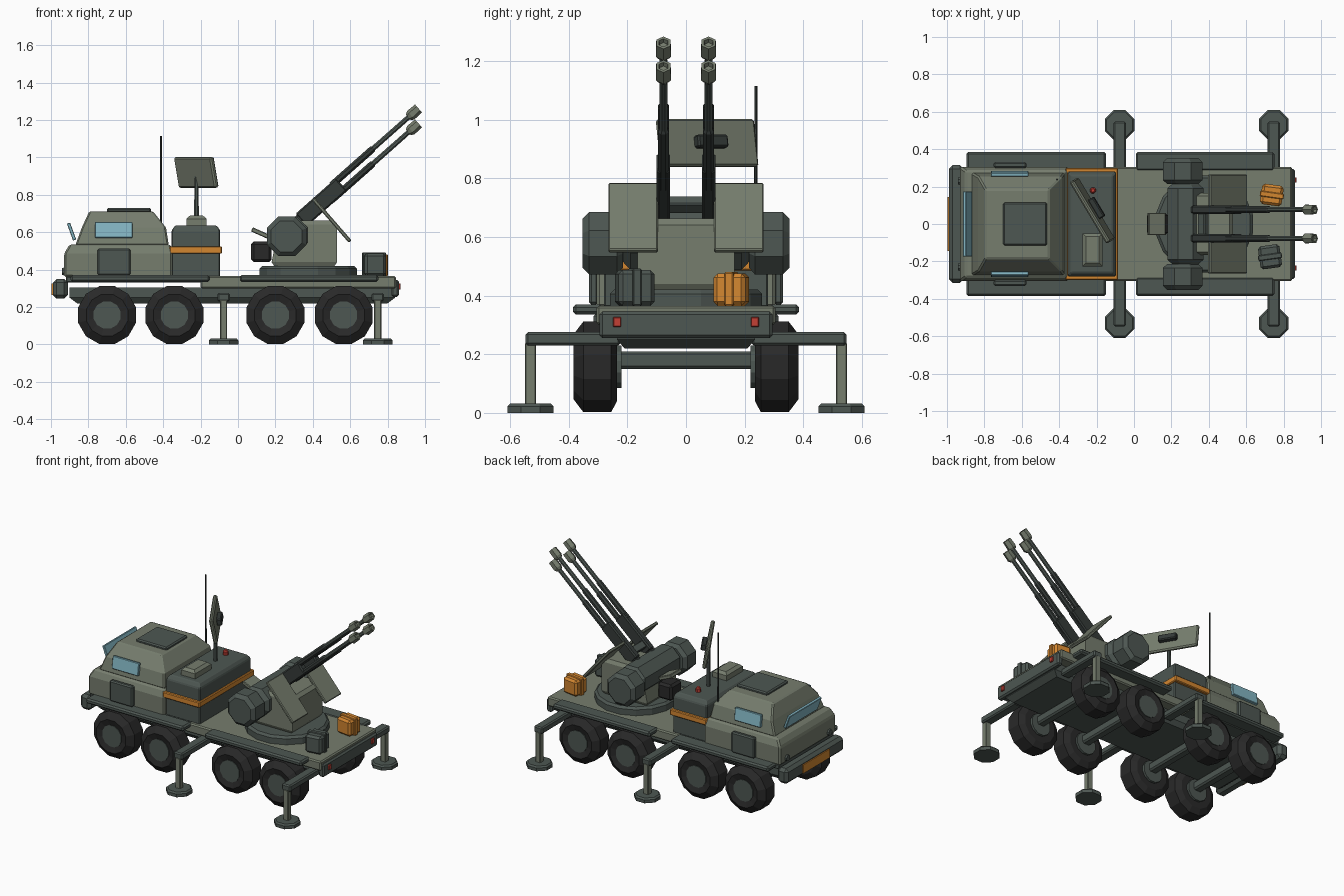
import bpy, bmesh, math
from mathutils import Vector, Euler

if "Cube" in bpy.data.objects:
    bpy.data.objects.remove(bpy.data.objects["Cube"])


def material(name, r, g, b):
    m = bpy.data.materials.new(name)
    m.use_nodes = True
    m.diffuse_color = (r, g, b, 1)
    m.node_tree.nodes["Principled BSDF"].inputs["Base Color"].default_value = (r, g, b, 1)
    return m


LIGHT = material("light green grey", 0.18, 0.205, 0.155)
DARK = material("dark green grey", 0.075, 0.095, 0.085)
METAL = material("gun metal", 0.035, 0.043, 0.04)
RUBBER = material("rubber", 0.022, 0.022, 0.022)
GLASS = material("glass blue", 0.23, 0.47, 0.55)
ORANGE = material("orange", 0.65, 0.24, 0.03)
RED = material("lamp red", 0.55, 0.05, 0.035)


def finish(name, bm, mat, loc=(0, 0, 0), rot=(0, 0, 0), bevel=0):
    bmesh.ops.recalc_face_normals(bm, faces=bm.faces)
    me = bpy.data.meshes.new(name)
    bm.to_mesh(me)
    bm.free()
    me.materials.append(mat)
    ob = bpy.data.objects.new(name, me)
    bpy.context.collection.objects.link(ob)
    ob.location, ob.rotation_euler = loc, rot
    if bevel:
        mod = ob.modifiers.new("edge", "BEVEL")
        mod.width, mod.segments = bevel, 1
    return ob


def box(name, x, y, z, mat, bevel=0, rot=(0, 0, 0)):
    """Box from (low, high) ranges on each axis, turned about its own centre."""
    bm = bmesh.new()
    bmesh.ops.create_cube(bm, size=1)
    bmesh.ops.scale(bm, vec=(x[1] - x[0], y[1] - y[0], z[1] - z[0]), verts=bm.verts)
    centre = (sum(x) / 2, sum(y) / 2, sum(z) / 2)
    return finish(name, bm, mat, centre, rot, bevel)


def loft(name, sections, mat, bevel=0):
    """Stack of rectangles: (z, x low, x high, half width)."""
    bm = bmesh.new()
    rings = [[bm.verts.new(p) for p in ((a, -w, z), (b, -w, z), (b, w, z), (a, w, z))]
             for z, a, b, w in sections]
    for lo, hi in zip(rings, rings[1:]):
        for i in range(4):
            j = (i + 1) % 4
            bm.faces.new((lo[i], lo[j], hi[j], hi[i]))
    bm.faces.new(rings[0])
    bm.faces.new(rings[-1])
    return finish(name, bm, mat, bevel=bevel)


def lathe(name, origin, axis, profile, mat, sides=8):
    """Turned solid along an axis from (distance, radius) pairs."""
    bm = bmesh.new()
    rings = []
    for d, r in profile:
        angles = [2 * math.pi * (i + 0.5) / sides for i in range(sides)]
        rings.append([bm.verts.new((r * math.cos(a), r * math.sin(a), d)) for a in angles])
    for lo, hi in zip(rings, rings[1:]):
        for i in range(sides):
            j = (i + 1) % sides
            bm.faces.new((lo[i], lo[j], hi[j], hi[i]))
    bm.faces.new(rings[0])
    bm.faces.new(rings[-1])
    rot = Vector(axis).to_track_quat('Z', 'Y').to_euler()
    return finish(name, bm, mat, origin, rot)


def span(c, half):
    return (c - half, c + half)


# Chassis and deck
loft("belly", [(0.22, -0.86, 0.80, 0.21), (0.25, -0.9, 0.84, 0.235), (0.305, -0.9, 0.84, 0.235)], DARK)
box("cab_floor", (-0.92, -0.15), span(0, 0.30), (0.33, 0.365), DARK, 0.006)
box("rear_deck", (-0.2, 0.845), span(0, 0.305), (0.30, 0.365), LIGHT, 0.008)
box("rear_bumper", (0.82, 0.86), span(0, 0.295), (0.255, 0.345), DARK, 0.01)
box("front_bumper", (-0.99, -0.91), span(0, 0.315), (0.245, 0.35), DARK, 0.02)
box("front_plate", (-0.997, -0.985), span(0, 0.145), (0.265, 0.325), ORANGE)
for s in (-1, 1):
    for x in ((-0.895, -0.15), (0.01, 0.75)):
        box("fender", x, span(s * 0.335, 0.05), (0.335, 0.37), DARK, 0.01)
    box("tail_lamp", (0.85, 0.87), span(s * 0.235, 0.014), (0.293, 0.327), RED, 0.003)

# Wheels and axles
for x in (-0.70, -0.34, 0.20, 0.565):
    box("axle", span(x, 0.03), span(0, 0.26), (0.15, 0.21), DARK, 0.01)
    for s in (-1, 1):
        lathe("tire", (x, 0, 0.157), (0, s, 0),
              [(0.235, 0.12), (0.255, 0.16), (0.35, 0.16), (0.383, 0.115), (0.372, 0.076)], RUBBER, 12)
        lathe("hub", (x, 0, 0.157), (0, s, 0), [(0.22, 0.075), (0.376, 0.075)], DARK, 12)

# Outriggers
for x in (-0.077, 0.747):
    for s in (-1, 1):
        box("outrigger_arm", span(x, 0.033), span(s * 0.385, 0.162), (0.23, 0.275), DARK, 0.008)
        box("outrigger_post", span(x, 0.019), span(s * 0.53, 0.019), (0.02, 0.24), LIGHT, 0.004)
        lathe("outrigger_foot", (x, s * 0.53, 0), (0, 0, 1),
              [(0, 0.085), (0.022, 0.085), (0.032, 0.075)], DARK, 8)

# Cab
loft("cab_lower", [(0.36, -0.93, -0.35, 0.305), (0.485, -0.93, -0.35, 0.305),
                   (0.535, -0.90, -0.36, 0.285)], LIGHT, 0.01)
loft("cab_upper", [(0.53, -0.87, -0.37, 0.275), (0.625, -0.835, -0.385, 0.255),
                   (0.712, -0.795, -0.455, 0.185)], LIGHT, 0.008)
box("roof_hatch", (-0.70, -0.465), span(0, 0.115), (0.705, 0.73), DARK, 0.008)
box("windshield", span(-0.89, 0.009), span(0, 0.175), (0.555, 0.652), GLASS, 0.003, (0, math.radians(-20), 0))
for s in (-1, 1):
    box("side_window", (-0.765, -0.565), span(s * 0.269, 0.01), (0.57, 0.655), GLASS, 0.003,
        (s * math.radians(8), 0, 0))
    box("door_panel", (-0.75, -0.575), span(s * 0.315, 0.016), (0.37, 0.512), DARK, 0.008)
    lathe("headlamp", (-0.92, s * 0.23, 0.39), (-1, 0, 0), [(0, 0.024), (0.022, 0.02)], DARK)
lathe("antenna", (-0.412, 0.238, 0.57), (0, 0, 1), [(0, 0.006), (0.545, 0.005)], METAL, 6)

# Equipment module behind the cab
loft("module", [(0.36, -0.355, -0.095, 0.28), (0.61, -0.355, -0.095, 0.28),
                (0.637, -0.335, -0.115, 0.26)], DARK, 0.006)
box("module_band", (-0.365, -0.085), span(0, 0.30), (0.485, 0.525), ORANGE, 0.005)
loft("sensor_base", [(0, -0.053, 0.053, 0.088), (0.04, -0.053, 0.053, 0.088),
                     (0.057, -0.035, 0.035, 0.07)], LIGHT).location = (-0.222, -0.138, 0.632)
lathe("beacon", (-0.22, 0.18, 0.63), (0, 0, 1), [(0, 0.017), (0.03, 0.017), (0.04, 0.009)], RED)

# Radar panel on its mast
lathe("radar_mast", (-0.222, 0.072, 0.62), (0, 0, 1), [(0, 0.014), (0.28, 0.012)], DARK)
turn = Euler((0, math.radians(-11), math.radians(31)))
centre = Vector((-0.223, 0.072, 0.92))
panel = box("radar_panel", span(0, 0.013), span(0, 0.192), span(0, 0.083), LIGHT, 0.008)
feed = box("radar_feed", (0.01, 0.045), span(0, 0.06), span(0, 0.022), METAL, 0.006)
for ob in (panel, feed):
    offset = ob.location.copy()
    offset.rotate(turn)
    ob.location, ob.rotation_euler = centre + offset, turn

# Turret
lathe("turret_ring", (0.375, 0, 0.36), (0, 0, 1), [(0, 0.265), (0.045, 0.265), (0.06, 0.25)], DARK, 16)
loft("turret_body", [(0.41, 0.20, 0.51, 0.15), (0.44, 0.18, 0.53, 0.165),
                     (0.64, 0.22, 0.53, 0.165), (0.662, 0.25, 0.51, 0.15)], LIGHT)
lathe("trunnion", (0.275, -0.22, 0.585), (0, 1, 0),
      [(0, 0.07), (0.03, 0.105), (0.41, 0.105), (0.44, 0.07)], DARK, 8)
for s in (-1, 1):
    lathe("side_drum", (0.26, 0, 0.578), (0, s, 0),
          [(0.215, 0.09), (0.235, 0.115), (0.33, 0.115), (0.353, 0.09)], DARK, 8)
    box("gun_shield", span(0.50, 0.152), span(s * 0.18, 0.085), span(0.665, 0.01), LIGHT, 0.005,
        (0, math.radians(49), 0))
box("gunner_seat", (0.07, 0.18), span(0, 0.06), (0.44, 0.55), RUBBER, 0.015)
box("seat_console", span(0.12, 0.05), span(0, 0.06), span(0.595, 0.012), LIGHT, 0.004, (0, math.radians(24), 0))

# Twin gun pairs
tilt = math.radians(41.5)
aim = Vector((math.cos(tilt), 0, math.sin(tilt)))
tip = Vector((0.965, 0, 1.262))
for s in (-1, 1):
    box("gun_receiver", span(0.445, 0.145), span(s * 0.077, 0.023), span(0.76, 0.045), METAL, 0.008, (0, -tilt, 0))
    box("gun_cradle", span(0.33, 0.09), span(s * 0.077, 0.02), span(0.658, 0.035), METAL, 0.006, (0, -tilt, 0))
    for drop in (0, 0.08):
        end = tip + Vector((0, s * 0.077, -drop))
        lathe("gun_jacket", end, -aim, [(0.32, 0.014), (0.33, 0.02), (0.62, 0.02)], METAL)
        lathe("gun_barrel", end, -aim, [(0.04, 0.014), (0.4, 0.015)], DARK)
        lathe("muzzle", end, -aim, [(0.015, 0.014), (0, 0.018), (0, 0.028), (0.055, 0.03), (0.072, 0.02)], LIGHT, 6)
box("gun_crossbar", span(0.37, 0.025), span(0, 0.075), span(0.71, 0.02), DARK, 0.005, (0, -tilt, 0))

# Stowed packs on the rear deck
for name, x, y, half, top, mat, angle in (("orange_pack", 0.737, 0.155, 0.055, 0.475, ORANGE, -8),
                                          ("dark_pack", 0.727, -0.175, 0.062, 0.487, DARK, 8)):
    rot = (0, 0, math.radians(angle))
    box(name, span(x, 0.058), span(y, half), (0.365, top), mat, 0.014, rot)
    box(name + "_strap", span(x, 0.064), span(y, 0.015), (0.365, top + 0.005), mat, 0.004, rot)
